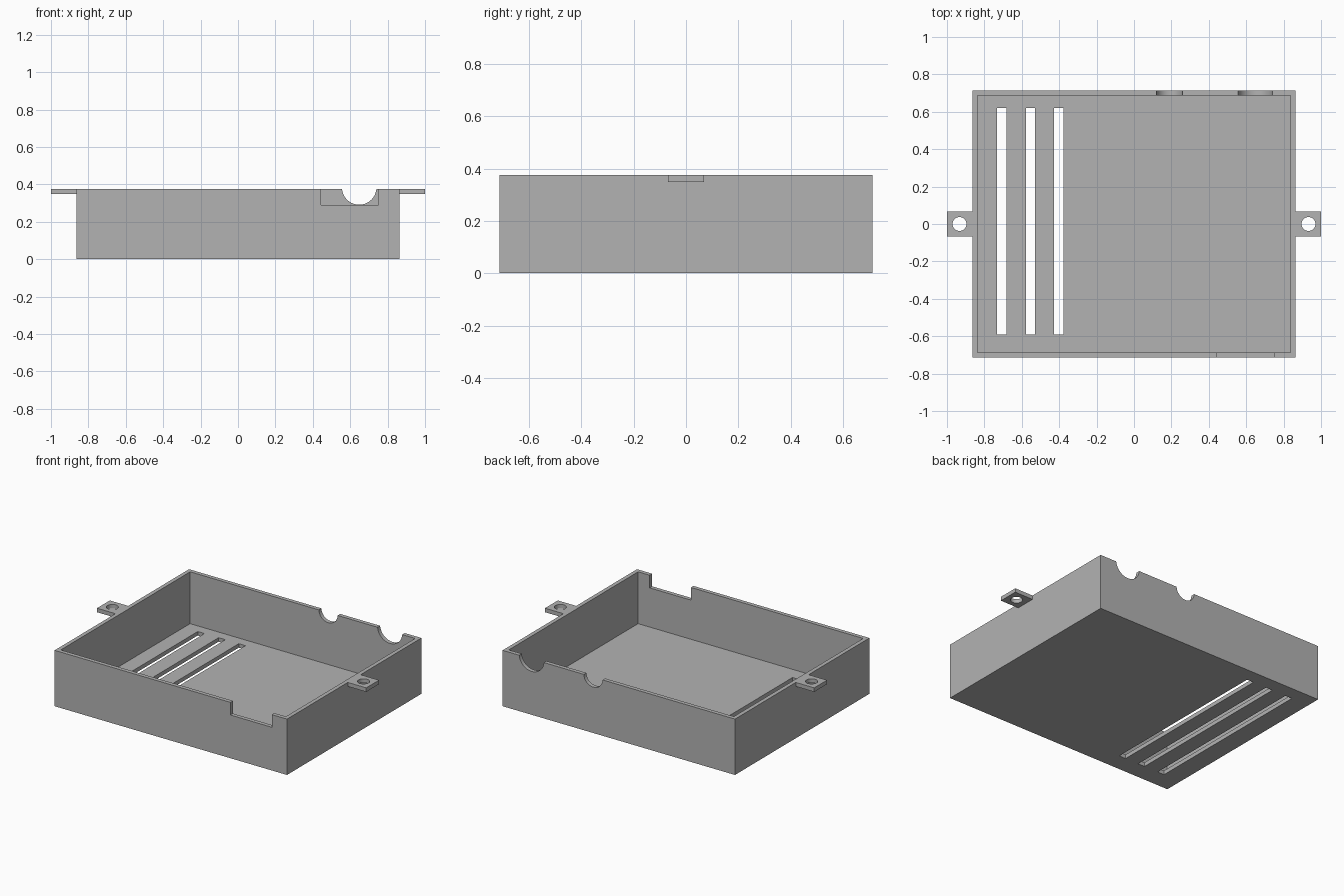
import bpy, math
from mathutils import Matrix

if "Cube" in bpy.data.objects:
    bpy.data.objects.remove(bpy.data.objects["Cube"])

plastic = bpy.data.materials.new("grey plastic")
plastic.diffuse_color = (0.45, 0.45, 0.45, 1)
plastic.use_nodes = True
plastic.node_tree.nodes["Principled BSDF"].inputs["Base Color"].default_value = plastic.diffuse_color


def box(name, x, y, z):
    """Box from (min, max) pairs on each axis."""
    bpy.ops.mesh.primitive_cube_add(size=1)
    o = bpy.context.object
    o.name = name
    size = [b - a for a, b in (x, y, z)]
    mid = [(a + b) / 2 for a, b in (x, y, z)]
    o.data.transform(Matrix.Translation(mid) @ Matrix.Diagonal((*size, 1)))
    o.data.materials.append(plastic)
    return o


def cylinder(name, r, depth, loc, rot=(0, 0, 0)):
    bpy.ops.mesh.primitive_cylinder_add(vertices=48, radius=r, depth=depth,
                                        location=loc, rotation=rot)
    o = bpy.context.object
    o.name = name
    o.data.materials.append(plastic)
    return o


def combine(target, tool, operation):
    m = target.modifiers.new(tool.name, 'BOOLEAN')
    m.operation, m.solver, m.object = operation, 'EXACT', tool
    bpy.context.view_layer.objects.active = target
    bpy.ops.object.modifier_apply(modifier=m.name)
    bpy.data.objects.remove(tool)


W, D, H, T = 0.863, 0.713, 0.375, 0.027

# Open tray
tray = box("tray", (-W, W), (-D, D), (0, H))
combine(tray, box("cavity", (-W + T, W - T), (-D + T, D - T), (T, H + 0.1)), 'DIFFERENCE')

# Mounting ears with screw holes
for s in (-1, 1):
    x = sorted((s * (W - 0.012), s * 1.0))
    combine(tray, box("ear", x, (-0.068, 0.068), (H - T, H)), 'UNION')
    combine(tray, cylinder("screw_hole", 0.037, 0.2, (s * 0.933, 0, H)), 'DIFFERENCE')

# Vent slots in the floor
for x in (-0.708, -0.553, -0.403):
    combine(tray, box("vent_slot", (x - 0.025, x + 0.025), (-0.59, 0.62), (-0.1, 0.1)), 'DIFFERENCE')

# Rectangular notch in the front wall
combine(tray, box("front_notch", (0.443, 0.75), (-D - 0.1, -D + 0.1), (0.29, H + 0.1)), 'DIFFERENCE')

# Round cable notches in the back wall
for x, r, z in ((0.648, 0.092, 0.383), (0.19, 0.07, 0.378)):
    combine(tray, cylinder("cable_notch", r, 0.2, (x, D, z), (math.pi / 2, 0, 0)), 'DIFFERENCE')

# Smooth the round cuts, keep the corners crisp
bpy.ops.object.select_all(action='DESELECT')
tray.select_set(True)
bpy.context.view_layer.objects.active = tray
bpy.ops.object.shade_smooth_by_angle(angle=math.radians(30))
